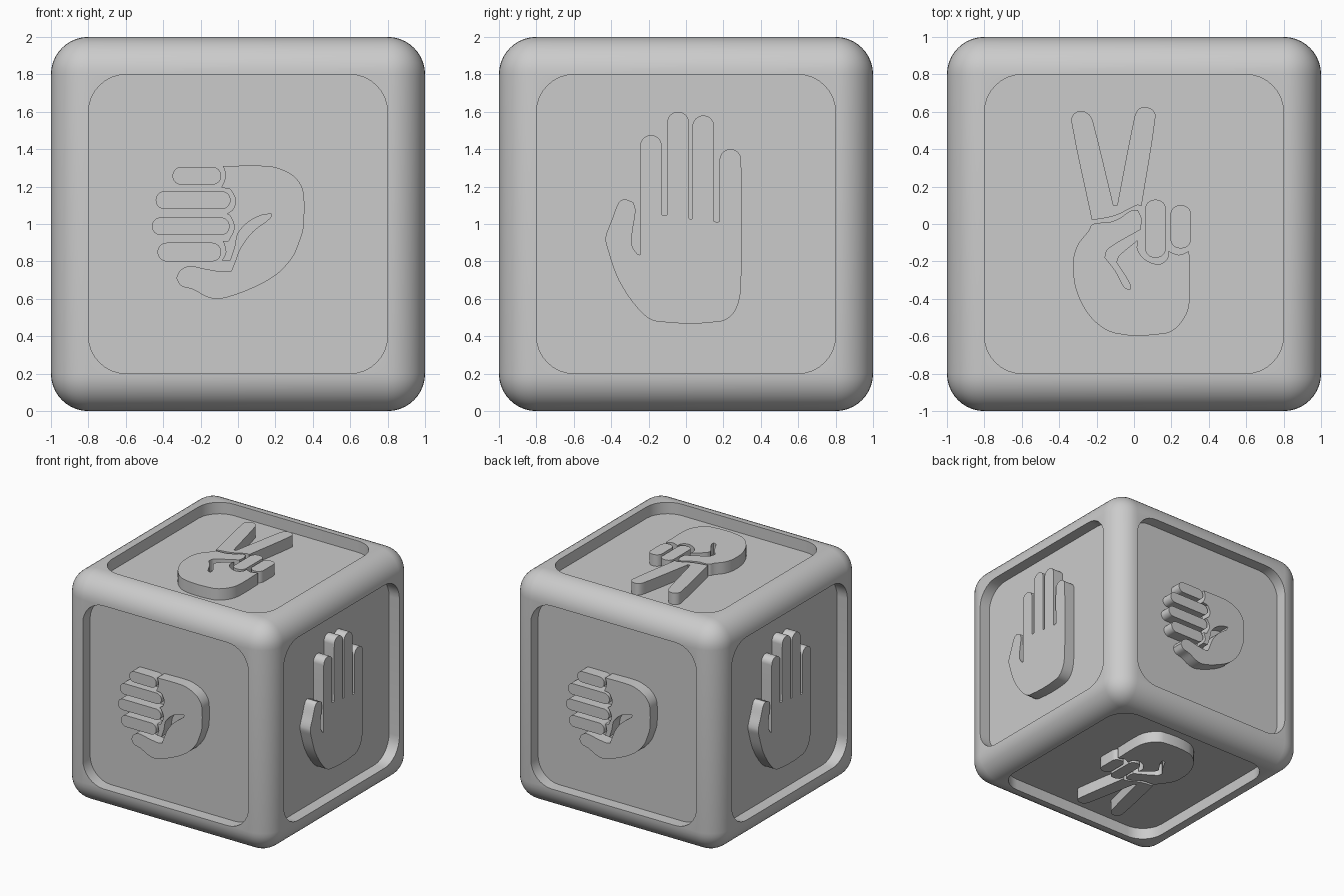
import bpy, bmesh, math
from mathutils import Vector, Matrix
from mathutils.geometry import interpolate_bezier

cube = bpy.data.objects.get("Cube")
if cube:
    bpy.data.objects.remove(cube)

GREY = (0.6, 0.6, 0.6, 1)
grey = bpy.data.materials.new("plain_grey")
grey.use_nodes = True
grey.diffuse_color = GREY
grey.node_tree.nodes["Principled BSDF"].inputs["Base Color"].default_value = GREY


# Outline helpers, in hundredths of a unit
def arc(cx, cy, r, start, end, steps=8):
    angles = [math.radians(start + (end - start) * i / steps) for i in range(steps + 1)]
    return [(cx + r * math.cos(a), cy + r * math.sin(a)) for a in angles]


def rounded_rect(left, right, bottom, top, r):
    return (arc(right - r, top - r, r, 90, 0) + arc(right - r, bottom + r, r, 0, -90)
            + arc(left + r, bottom + r, r, -90, -180) + arc(left + r, top - r, r, 180, 90))


def finger(left, right, top):
    r = (right - left) / 2
    return arc(left + r, top - r, r, 180, 0)


def smooth(points, steps=4):
    """Closed curve through the points; sharp turns stay corners."""
    pts = [Vector(p) for p in points]
    n = len(pts)
    tangents = []
    for i, p in enumerate(pts):
        a, b = p - pts[i - 1], pts[(i + 1) % n] - p
        corner = a.angle(b) > math.radians(52)
        tangents.append(None if corner else (a + b).normalized())
    out = []
    for i, p in enumerate(pts):
        j = (i + 1) % n
        q = pts[j]
        reach = (q - p).length / 3
        straight = (q - p).normalized()
        h1 = p + (tangents[i] or straight) * reach
        h2 = q - (tangents[j] or straight) * reach
        out += interpolate_bezier(p, h1, h2, q, steps + 1)[:-1]
    return out


def prisms(name, outlines, low, high, matrix):
    bm = bmesh.new()
    for outline in outlines:
        rings = [[bm.verts.new((p[0] / 100, p[1] / 100, z)) for p in outline] for z in (low, high)]
        for ring in rings:
            bm.faces.new(ring)
        n = len(outline)
        for i in range(n):
            j = (i + 1) % n
            bm.faces.new((rings[0][i], rings[0][j], rings[1][j], rings[1][i]))
    bmesh.ops.transform(bm, matrix=matrix, verts=bm.verts)
    bmesh.ops.recalc_face_normals(bm, faces=bm.faces)
    return finish(name, bm)


def finish(name, bm):
    mesh = bpy.data.meshes.new(name)
    bm.to_mesh(mesh)
    bm.free()
    mesh.materials.append(grey)
    obj = bpy.data.objects.new(name, mesh)
    bpy.context.collection.objects.link(obj)
    return obj


def activate(obj):
    bpy.ops.object.select_all(action='DESELECT')
    obj.select_set(True)
    bpy.context.view_layer.objects.active = obj


def shade(obj):
    activate(obj)
    bpy.ops.object.shade_smooth_by_angle(angle=math.radians(35))


# Fist: four curled fingers and a palm with the thumb
fist = [rounded_rect(-35, -9, 21, 30.5, 4.7), rounded_rect(-44, -4, 8, 17.5, 4.7),
        rounded_rect(-46, -4.5, -6, 3.5, 4.7), rounded_rect(-43, -9, -20, -10, 4.9),
        smooth([(-8, 31), (16, 31), (25, 28.5), (31.5, 24), (35, 17), (35, -2), (33, -9), (29, -18),
                (20, -27.5), (6, -35), (-9.5, -40), (-16.5, -39), (-24, -35), (-30.5, -33),
                (-33, -29), (-31, -25), (-26, -22.5), (-17.5, -24), (-8, -25.5), (-3.5, -25),
                (-1.5, -20), (1.5, -12.5), (8, -4), (17, 3), (18, 5.5), (12, 4.5), (5.5, 1),
                (0, -5), (-1.5, -12), (-4, -19.5), (-8.5, -19.5), (-6.5, -15), (-8, -9), (-5, -9),
                (-2, -2), (-4, 4), (-6, 5.5), (-2.5, 8), (-1.5, 13.5), (-4, 18.5), (-9, 19.5),
                (-7, 24), (-7, 28)])]

# Open hand: one outline
open_hand = [smooth(
    finger(-24.5, -13, 47.5) + [(-13, 5), (-11.5, 4.5), (-10, 5)]
    + finger(-10, 1.5, 60) + [(1.5, 3), (2.5, 2.5), (3.5, 3)]
    + finger(3.5, 15, 58) + [(15, 1.5), (16.5, 1), (18, 1.5)] + finger(18, 29.5, 40)
    + [(29.5, -30), (27, -45), (19, -52), (-16, -52), (-25, -46), (-36, -30), (-42, -13), (-43, -7),
       (-39.5, 2.5), (-36, 11.5), (-33, 13.5), (-28, 11.5), (-27, 7), (-28.5, -3), (-29, -11),
       (-26, -16), (-24.5, -16.5)])]

# Two-finger hand: folded fingers, raised pair and palm
two_fingers = [
    rounded_rect(6, 17, -18, 13, 5), rounded_rect(19.5, 30.5, -13, 10, 5),
    smooth([(-33.5, 55), (-32, 59), (-28, 60.5), (-24, 58.5), (-22, 55), (-11, 10), (-9, 10),
            (0, 56), (2, 61), (5.5, 62.5), (10, 61), (11.5, 57.5), (4, 9.5), (1.5, 10),
            (-10, 4.5), (-22.5, 2)]),
    smooth([(-22, 0), (-13, 1), (-7, 3.5), (-2, 7), (2, 7.5), (4, 3), (3.5, -3), (-14, -13.5),
            (-15.5, -18), (-10, -25), (-5, -34), (-2, -35), (-2.5, -31.5), (-9.5, -20.5),
            (-8, -17), (2, -8.5), (2, -14), (6, -19), (13, -21.5), (17.5, -19), (18.5, -14.5),
            (24, -16.5), (29.5, -14.5), (29.5, -43), (25, -53), (17, -58.5), (-10, -58.5),
            (-23, -50), (-31, -35), (-32.5, -20), (-30, -11), (-24.5, -4)])]

# Each side: across and up directions of its emblem
X, Y, Z = Vector((1, 0, 0)), Vector((0, 1, 0)), Vector((0, 0, 1))
sides = {"front": (fist, X, Z), "back": (fist, -X, Z), "right": (open_hand, Y, Z),
         "left": (open_hand, -Y, Z), "top": (two_fingers, X, Y), "bottom": (two_fingers, X, -Y)}

# Rounded cube body
bm = bmesh.new()
bmesh.ops.create_cube(bm, size=2, matrix=Matrix.Translation(Z))
bmesh.ops.bevel(bm, geom=bm.edges[:], offset=0.2, segments=10, profile=0.5, affect='EDGES')
body = finish("cube_body", bm)

# Recessed panels cut from the body, with a raised emblem in each
panel = [rounded_rect(-79.9, 79.9, -79.9, 79.9, 20)]
for side, (emblem, across, up) in sides.items():
    turn = Matrix((across, up, across.cross(up))).transposed().to_4x4()
    matrix = Matrix.Translation(Z) @ turn
    cutter = prisms(side + "_panel_cutter", panel, 0.9, 1.1, matrix)
    cutter.hide_render = True
    cut = body.modifiers.new(side + "_recess", 'BOOLEAN')
    cut.operation = 'DIFFERENCE'
    cut.solver = 'EXACT'
    cut.object = cutter
    activate(body)
    bpy.ops.object.modifier_apply(modifier=cut.name)
    bpy.data.objects.remove(cutter)
    shade(prisms(side + "_hand_emblem", emblem, 0.89, 1.0, matrix))
shade(body)
